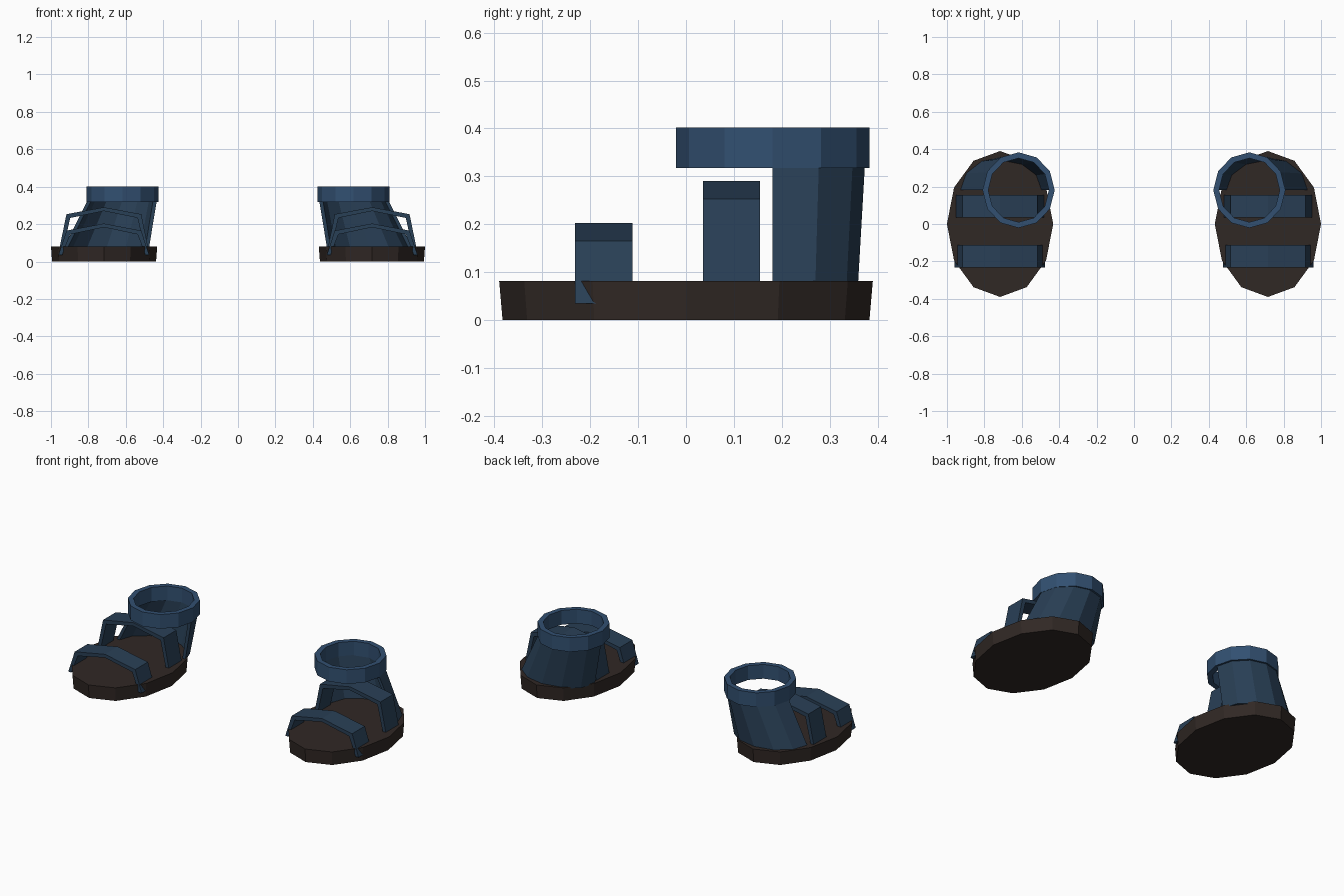
import bpy, bmesh
from math import cos, sin, pi

if "Cube" in bpy.data.objects:
    bpy.data.objects.remove(bpy.data.objects["Cube"])


def material(name, rgb):
    m = bpy.data.materials.new(name)
    m.diffuse_color = (*rgb, 1)
    m.use_nodes = True
    m.node_tree.nodes["Principled BSDF"].inputs["Base Color"].default_value = m.diffuse_color
    return m


SOLE = material("sole_brown", (0.030, 0.021, 0.018))
STRAP = material("strap_navy", (0.022, 0.050, 0.092))
CUFF = material("cuff_blue", (0.032, 0.080, 0.165))


def arc(cx, cy, rx, ry, z, start=0, count=12):
    """Points on a 12-sided ellipse, starting at the given step."""
    return [(cx + rx * cos(2 * pi * i / 12), cy + ry * sin(2 * pi * i / 12), z)
            for i in range(start, start + count)]


def skin(name, rings, mat, side, closed=True, wrap=False, caps=True):
    """Join matching rows of points with quads; side=-1 mirrors in x."""
    bm = bmesh.new()
    rows = [[bm.verts.new((p[0] * side, p[1], p[2])) for p in r] for r in rings]
    n = len(rows[0])
    pairs = list(zip(rows, rows[1:])) + ([(rows[-1], rows[0])] if wrap else [])
    for a, b in pairs:
        for i in range(n if closed else n - 1):
            j = (i + 1) % n
            bm.faces.new((a[i], a[j], b[j], b[i]))
    if caps and not wrap:
        bm.faces.new(rows[0])
        bm.faces.new(rows[-1])
    if wrap and not closed:
        bm.faces.new([r[0] for r in rows])
        bm.faces.new([r[-1] for r in rows])
    bmesh.ops.recalc_face_normals(bm, faces=bm.faces)
    me = bpy.data.meshes.new(name)
    bm.to_mesh(me)
    bm.free()
    me.materials.append(mat)
    ob = bpy.data.objects.new(name, me)
    bpy.context.collection.objects.link(ob)
    return ob


def strap(name, y0, y1, shoulder, peak, foot, side):
    """Bent band arching over the foot."""
    t = 0.02
    profile = [(0.475, foot), (0.517, shoulder), (0.717, peak), (0.917, shoulder), (0.96, foot),
               (0.96 - t, foot), (0.917 - t, shoulder - t), (0.717, peak - t),
               (0.517 + t, shoulder - t), (0.475 + t, foot)]
    skin(name, [[(x, y, z) for x, z in profile] for y in (y0, y1)], STRAP, side)


for side, label in ((1, "right"), (-1, "left")):
    # Tapered oval sole
    skin(f"sole_{label}", [arc(0.716, 0, 0.278, 0.383, 0),
                           arc(0.716, 0, 0.284, 0.39, 0.081)], SOLE, side)

    # Toe and instep straps
    strap(f"toe_strap_{label}", -0.232, -0.112, 0.165, 0.203, 0.035, side)
    strap(f"instep_strap_{label}", 0.035, 0.155, 0.253, 0.29, 0.045, side)

    # Heel wrap: back half shell leaning from the sole in to the ankle
    skin(f"heel_wrap_{label}", [arc(0.704, 0.181, 0.228, 0.178, 0.072, 0, 7),
                                arc(0.617, 0.181, 0.184, 0.193, 0.332, 0, 7),
                                arc(0.617, 0.181, 0.164, 0.173, 0.332, 0, 7),
                                arc(0.704, 0.181, 0.208, 0.158, 0.072, 0, 7)],
         STRAP, side, closed=False, wrap=True)

    # Ankle cuff ring
    skin(f"ankle_cuff_{label}", [arc(0.617, 0.181, rx, ry, z) for rx, ry, z in
                                 ((0.193, 0.202, 0.317), (0.193, 0.202, 0.402),
                                  (0.162, 0.171, 0.402), (0.162, 0.171, 0.317))],
         CUFF, side, wrap=True)
